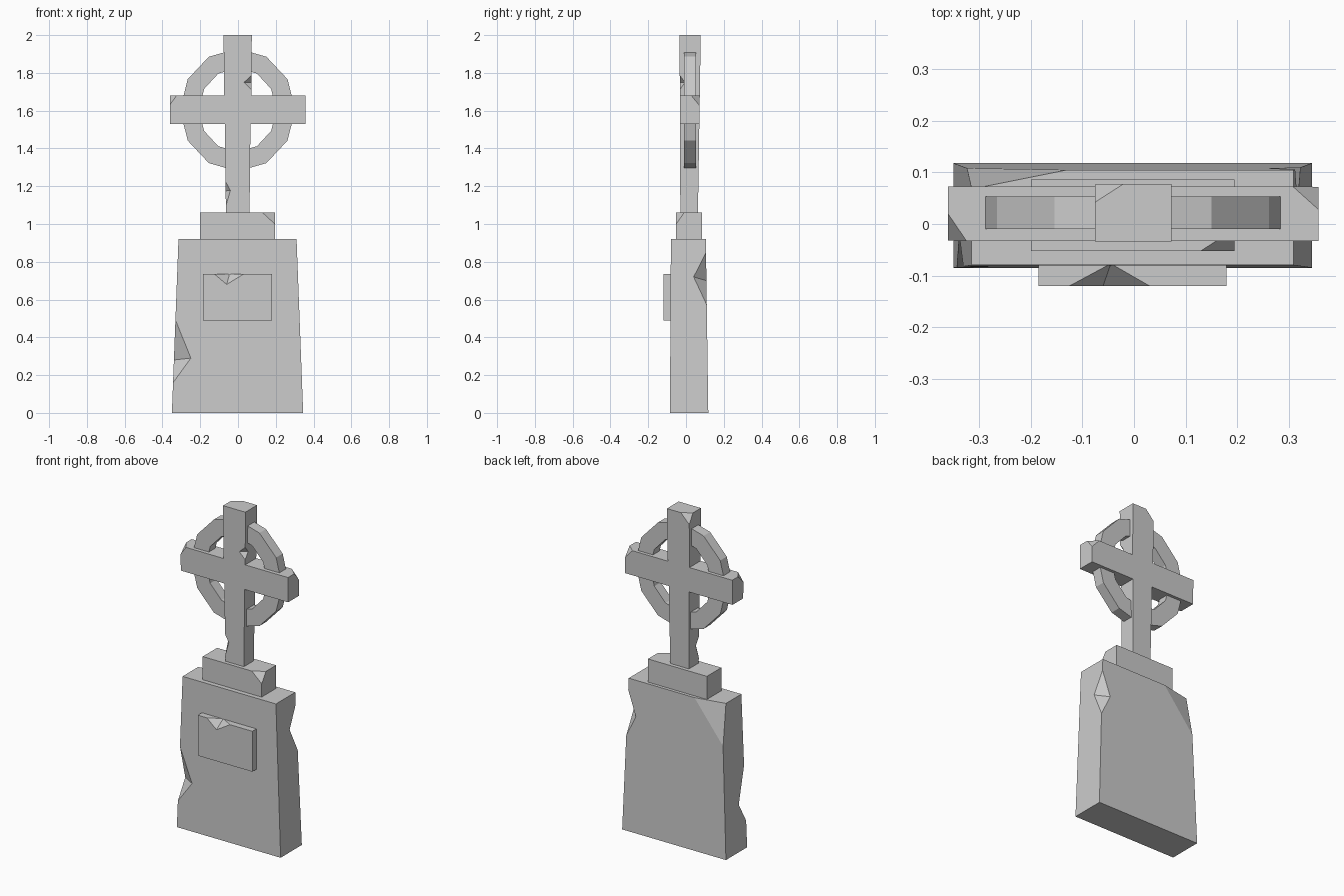
import bpy, bmesh, math
from mathutils import Vector

if "Cube" in bpy.data.objects:
    bpy.data.objects.remove(bpy.data.objects["Cube"])


def add_mesh(name, bm):
    bmesh.ops.recalc_face_normals(bm, faces=bm.faces)
    me = bpy.data.meshes.new(name)
    bm.to_mesh(me)
    bm.free()
    ob = bpy.data.objects.new(name, me)
    bpy.context.collection.objects.link(ob)
    return ob


def block(name, bottom, top):
    """Tapered box; bottom and top are (x0, x1, y0, y1, z)."""
    bm = bmesh.new()
    rings = []
    for x0, x1, y0, y1, z in (bottom, top):
        rings.append([bm.verts.new((x, y, z)) for x, y in
                      ((x0, y0), (x1, y0), (x1, y1), (x0, y1))])
    lo, hi = rings
    bm.faces.new(lo)
    bm.faces.new(hi)
    for i in range(4):
        j = (i + 1) % 4
        bm.faces.new((lo[i], lo[j], hi[j], hi[i]))
    return add_mesh(name, bm)


def cut_tetra(ob, pts, pivot):
    """Subtract a tetrahedron grown outwards from a point on its cut surface."""
    bm = bmesh.new()
    vs = [bm.verts.new(pivot + (p - pivot) * 1.4) for p in pts]
    for f in ((0, 1, 2), (0, 1, 3), (0, 2, 3), (1, 2, 3)):
        bm.faces.new([vs[i] for i in f])
    cutter = add_mesh("chip_cutter", bm)
    cutter.hide_render = True
    mod = ob.modifiers.new("chip", 'BOOLEAN')
    mod.operation = 'DIFFERENCE'
    mod.solver = 'EXACT'
    mod.object = cutter
    dg = bpy.context.evaluated_depsgraph_get()
    me = bpy.data.meshes.new_from_object(ob.evaluated_get(dg))
    ob.modifiers.clear()
    ob.data = me
    bpy.data.objects.remove(cutter)


def notch(ob, a, c, b, d):
    """V notch on an edge from a to c, valley running from b to d."""
    a, c, b, d = map(Vector, (a, c, b, d))
    cut_tetra(ob, (a, c, b, d), (b + d) / 2)


def corner(ob, p, a, b, c):
    """Knock off corner p along the plane a, b, c."""
    p, a, b, c = map(Vector, (p, a, b, c))
    cut_tetra(ob, (p, a, b, c), (a + b + c) / 3)


# Main tapered slab with worn edges
slab = block("headstone_slab", (-.35, .345, -.085, .118, 0),
             (-.315, .31, -.08, .105, .92))
notch(slab, (-.331, -.082, .49), (-.344, -.084, .16),
      (-.25, -.083, .29), (-.339, -.02, .28))
notch(slab, (.313, .106, .85), (.324, .11, .57),
      (.318, .04, .72), (.26, .108, .70))
corner(slab, (-.315, .105, .92), (-.13, .105, .92),
       (-.315, .068, .92), (-.324, .108, .68))

# Blank plaque on the front
plaque = block("plaque", (-.185, .18, -.12, -.06, .49),
               (-.185, .18, -.12, -.06, .735))
notch(plaque, (-.125, -.12, .735), (.03, -.12, .735),
      (-.06, -.12, .68), (-.045, -.077, .735))

# Collar between slab and cross
collar = block("collar", (-.20, .195, -.052, .086, .91),
               (-.20, .195, -.052, .086, 1.06))
corner(collar, (.195, -.052, 1.06), (.13, -.052, 1.06),
       (.195, -.01, 1.06), (.195, -.052, 1.0))

# Cross: one extruded outline, shaft narrowing downwards
half = [(.061, 1.05), (.066, 1.53), (.358, 1.53), (.358, 1.68),
        (.071, 1.68), (.073, 2.0)]
outline = half + [(-x - .003, z) for x, z in reversed(half)]
bm = bmesh.new()
front, back = [], []
for x, z in outline:
    t = (z - 1.05) / .95
    front.append(bm.verts.new((x, -.030 - .004 * t, z)))
    back.append(bm.verts.new((x, .063 + .015 * t, z)))
bm.faces.new(front)
bm.faces.new(back)
for i in range(len(outline)):
    j = (i + 1) % len(outline)
    bm.faces.new((front[i], front[j], back[j], back[i]))
cross = add_mesh("cross", bm)
notch(cross, (.072, -.033, 1.787), (.072, -.033, 1.71),
      (.032, -.033, 1.75), (.072, -.005, 1.75))
notch(cross, (-.066, -.031, 1.225), (-.065, -.031, 1.09),
      (-.04, -.031, 1.178), (-.066, 0, 1.175))
corner(cross, (-.361, -.033, 1.68), (-.325, -.033, 1.68),
       (-.361, .02, 1.68), (-.361, -.033, 1.63))
corner(cross, (.358, .073, 1.68), (.308, .073, 1.68),
       (.358, .028, 1.68), (.358, .073, 1.625))
corner(cross, (-.076, .078, 2.0), (-.02, .078, 2.0),
       (-.076, .042, 2.0), (-.076, .078, 1.94))

# Twelve-sided ring behind the crossing
bm = bmesh.new()
N = 12
loops = []
for i in range(N):
    a = 2 * math.pi * i / N
    loops.append([bm.verts.new((rx * math.cos(a) - .002, y, 1.604 + rz * math.sin(a)))
                  for rx, rz, y in ((.305, .325, -.01), (.305, .325, .053),
                                    (.205, .222, .053), (.205, .222, -.01))])
for i in range(N):
    p, q = loops[i], loops[(i + 1) % N]
    for k in range(4):
        m = (k + 1) % 4
        bm.faces.new((p[k], p[m], q[m], q[k]))
add_mesh("ring", bm)
